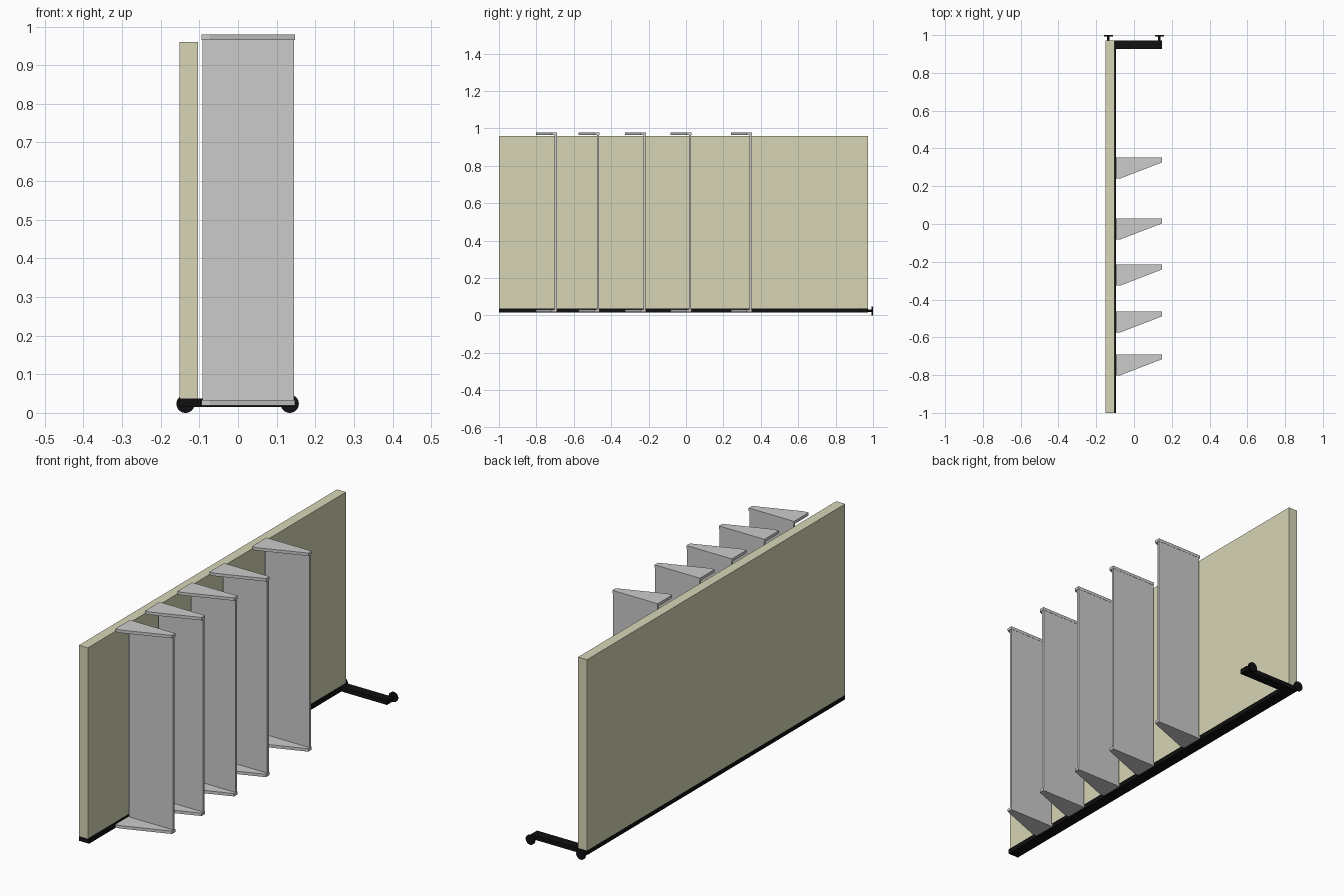
import bpy, bmesh, math

if "Cube" in bpy.data.objects:
    bpy.data.objects.remove(bpy.data.objects["Cube"])


def material(name, rgb):
    m = bpy.data.materials.new(name)
    m.diffuse_color = (*rgb, 1)
    m.use_nodes = True
    m.node_tree.nodes["Principled BSDF"].inputs["Base Color"].default_value = m.diffuse_color
    return m


cream = material("cream", (0.68, 0.67, 0.47))
black = material("black", (0.005, 0.005, 0.005))


def prism(name, outline, z0, z1, mat=None):
    """Extrude a plan outline from z0 to z1."""
    bm = bmesh.new()
    face = bm.faces.new([bm.verts.new((x, y, z0)) for x, y in outline])
    ext = bmesh.ops.extrude_face_region(bm, geom=[face])
    for v in ext["geom"]:
        if isinstance(v, bmesh.types.BMVert):
            v.co.z = z1
    bmesh.ops.recalc_face_normals(bm, faces=bm.faces)
    mesh = bpy.data.meshes.new(name)
    bm.to_mesh(mesh)
    bm.free()
    ob = bpy.data.objects.new(name, mesh)
    bpy.context.collection.objects.link(ob)
    if mat:
        mesh.materials.append(mat)
    return ob


def box(name, x0, x1, y0, y1, z0, z1, mat=None):
    return prism(name, [(x0, y0), (x1, y0), (x1, y1), (x0, y1)], z0, z1, mat)


def disc(name, x, z, r, y0, y1, mat):
    """Cylinder along y."""
    bpy.ops.mesh.primitive_cylinder_add(
        vertices=32, radius=r, depth=y1 - y0,
        location=(x, (y0 + y1) / 2, z), rotation=(math.pi / 2, 0, 0))
    ob = bpy.context.object
    ob.name = name
    ob.data.materials.append(mat)
    bpy.ops.object.shade_smooth_by_angle()


# Long upright panel on its base rail
box("panel", -0.151, -0.103, -1.0, 0.972, 0.037, 0.96, cream)
box("base_rail", -0.151, -0.096, -1.0, 0.972, 0.015, 0.037, black)

# Cross foot at the back, with an axle and wheel at each end
box("cross_foot", -0.096, 0.148, 0.927, 0.972, 0.015, 0.037, black)
for side, x in (("left", -0.136), ("right", 0.134)):
    disc(f"axle_{side}", x, 0.025, 0.006, 0.965, 0.995, black)
    disc(f"wheel_{side}", x, 0.0235, 0.0235, 0.993, 1.0, black)

# Row of fins: a thin plate with a tapered bracket at top and bottom
for i, y in enumerate((-0.69, -0.463, -0.215, 0.029, 0.352), 1):
    bracket = [(-0.095, y), (0.148, y), (0.148, y - 0.026),
               (-0.073, y - 0.111), (-0.095, y - 0.111)]
    box(f"fin_plate_{i}", -0.092, 0.145, y - 0.013, y - 0.001, 0.033, 0.965)
    prism(f"fin_top_bracket_{i}", bracket, 0.965, 0.979)
    prism(f"fin_bottom_bracket_{i}", bracket, 0.019, 0.033)
